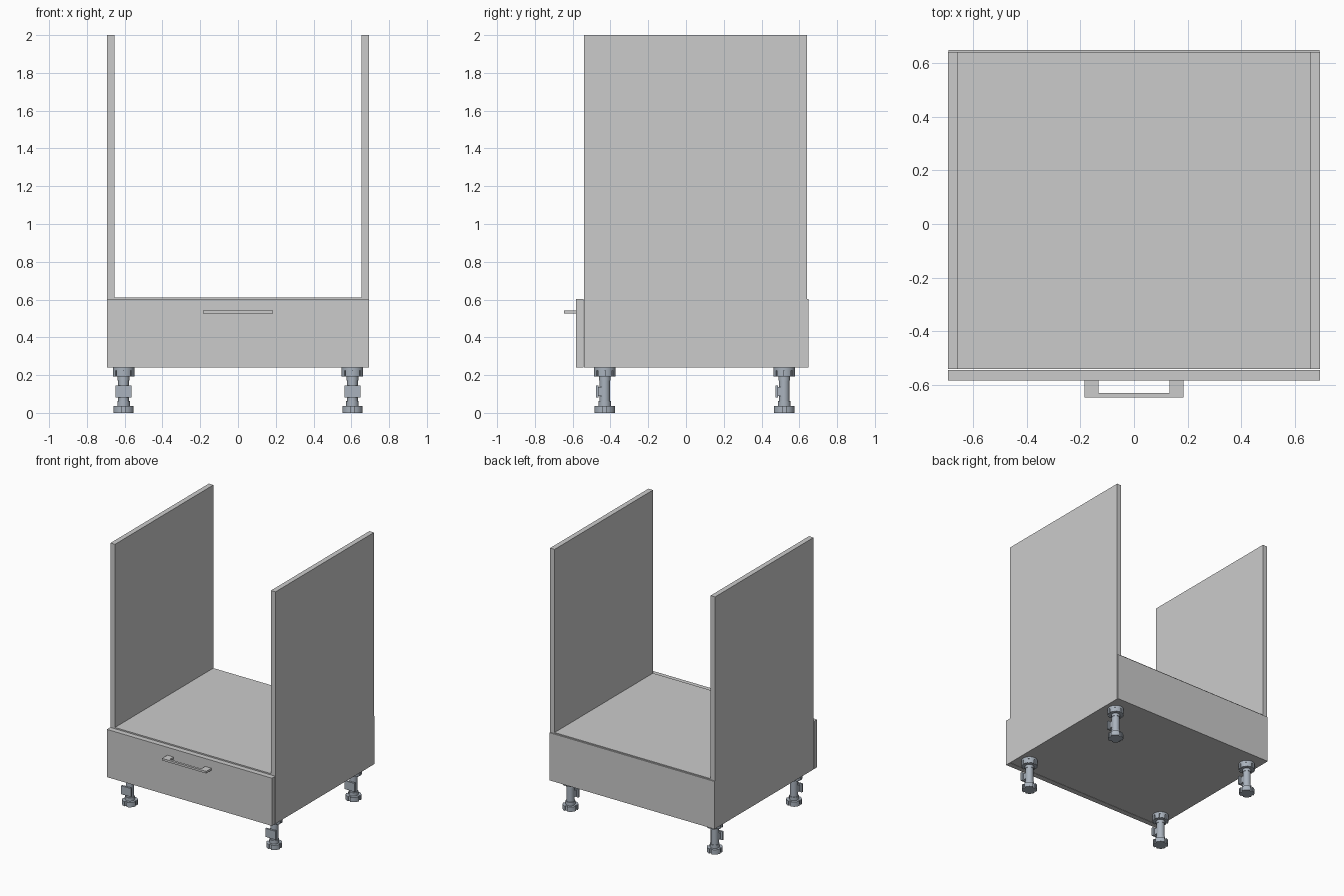
import bpy, bmesh, math

if "Cube" in bpy.data.objects:
    bpy.data.objects.remove(bpy.data.objects["Cube"])

steel = bpy.data.materials.new("steel_grey")
steel.diffuse_color = (0.40, 0.45, 0.51, 1)
steel.use_nodes = True
steel.node_tree.nodes["Principled BSDF"].inputs["Base Color"].default_value = steel.diffuse_color


def finish(bm, name):
    bmesh.ops.recalc_face_normals(bm, faces=bm.faces)
    me = bpy.data.meshes.new(name)
    bm.to_mesh(me)
    bm.free()
    ob = bpy.data.objects.new(name, me)
    bpy.context.collection.objects.link(ob)
    return ob


def add_prism(bm, pts, z0, z1):
    lo = [bm.verts.new((x, y, z0)) for x, y in pts]
    hi = [bm.verts.new((x, y, z1)) for x, y in pts]
    bm.faces.new(lo[::-1])
    bm.faces.new(hi)
    n = len(pts)
    for i in range(n):
        j = (i + 1) % n
        bm.faces.new((lo[i], lo[j], hi[j], hi[i]))


def add_box(bm, x0, x1, y0, y1, z0, z1):
    add_prism(bm, [(x0, y0), (x1, y0), (x1, y1), (x0, y1)], z0, z1)


def box(name, *dims):
    bm = bmesh.new()
    add_box(bm, *dims)
    return finish(bm, name)


def circle(r, n=24):
    return [(r * math.cos(math.tau * i / n), r * math.sin(math.tau * i / n)) for i in range(n)]


def notched(r, inner, lobes, gap):
    # disc outline with radial slots between the lobes
    pts = []
    step = math.tau / lobes
    for k in range(lobes):
        a0, a1 = k * step + gap / 2, (k + 1) * step - gap / 2
        g = gap / 2 * r / inner
        pts.append((inner * math.cos(k * step + g), inner * math.sin(k * step + g)))
        for i in range(6):
            a = a0 + (a1 - a0) * i / 5
            pts.append((r * math.cos(a), r * math.sin(a)))
        e = (k + 1) * step - g
        pts.append((inner * math.cos(e), inner * math.sin(e)))
    return pts


# Carcass
for side, s in (("left", -1), ("right", 1)):
    x = sorted((s * 0.655, s * 0.693))
    box(side + "_side_panel", *x, -0.54, 0.64, 0.24, 2.0)
box("bottom_panel", -0.655, 0.655, -0.54, 0.64, 0.24, 0.28)
box("oven_shelf", -0.655, 0.655, -0.54, 0.64, 0.57, 0.61)
box("back_panel", -0.691, 0.691, 0.64, 0.648, 0.24, 0.602)
box("drawer_front", -0.693, 0.693, -0.583, -0.543, 0.24, 0.602)

# Handle: flat bridge with two wide feet
bm = bmesh.new()
add_prism(bm, [(-0.185, -0.583), (-0.185, -0.646), (0.185, -0.646), (0.185, -0.583),
               (0.133, -0.583), (0.133, -0.628), (-0.133, -0.628), (-0.133, -0.583)],
          0.526, 0.542)
finish(bm, "drawer_handle")

# Adjustable leg, modelled once and shared by all four corners
bm = bmesh.new()
add_prism(bm, notched(0.054, 0.045, 4, 0.35), 0.0, 0.036)      # slotted foot
add_prism(bm, circle(0.033), 0.034, 0.062)                     # foot collar
add_prism(bm, circle(0.028), 0.058, 0.20)                      # tube
add_prism(bm, circle(0.031), 0.172, 0.192)                     # upper collar
add_prism(bm, notched(0.057, 0.049, 8, 0.16), 0.192, 0.225)    # ribbed mounting cup
add_prism(bm, circle(0.057, 32), 0.225, 0.24)                  # mounting flange
add_box(bm, -0.042, 0.042, -0.047, -0.033, 0.082, 0.146)       # plinth clip plate
for s in (-1, 1):
    x0, x1 = sorted((s * 0.016, s * 0.026))
    add_box(bm, x0, x1, -0.036, 0.0, 0.09, 0.138)              # clip arms
leg = finish(bm, "front_left_leg")
leg.data.materials.append(steel)
bpy.context.view_layer.objects.active = leg
leg.select_set(True)
bpy.ops.object.shade_smooth_by_angle(angle=math.radians(30))
leg.location = (-0.606, -0.43, 0)
for name, x, y in (("front_right_leg", 0.606, -0.43),
                   ("back_left_leg", -0.606, 0.52),
                   ("back_right_leg", 0.606, 0.52)):
    ob = leg.copy()
    ob.name = name
    ob.location = (x, y, 0)
    bpy.context.collection.objects.link(ob)
